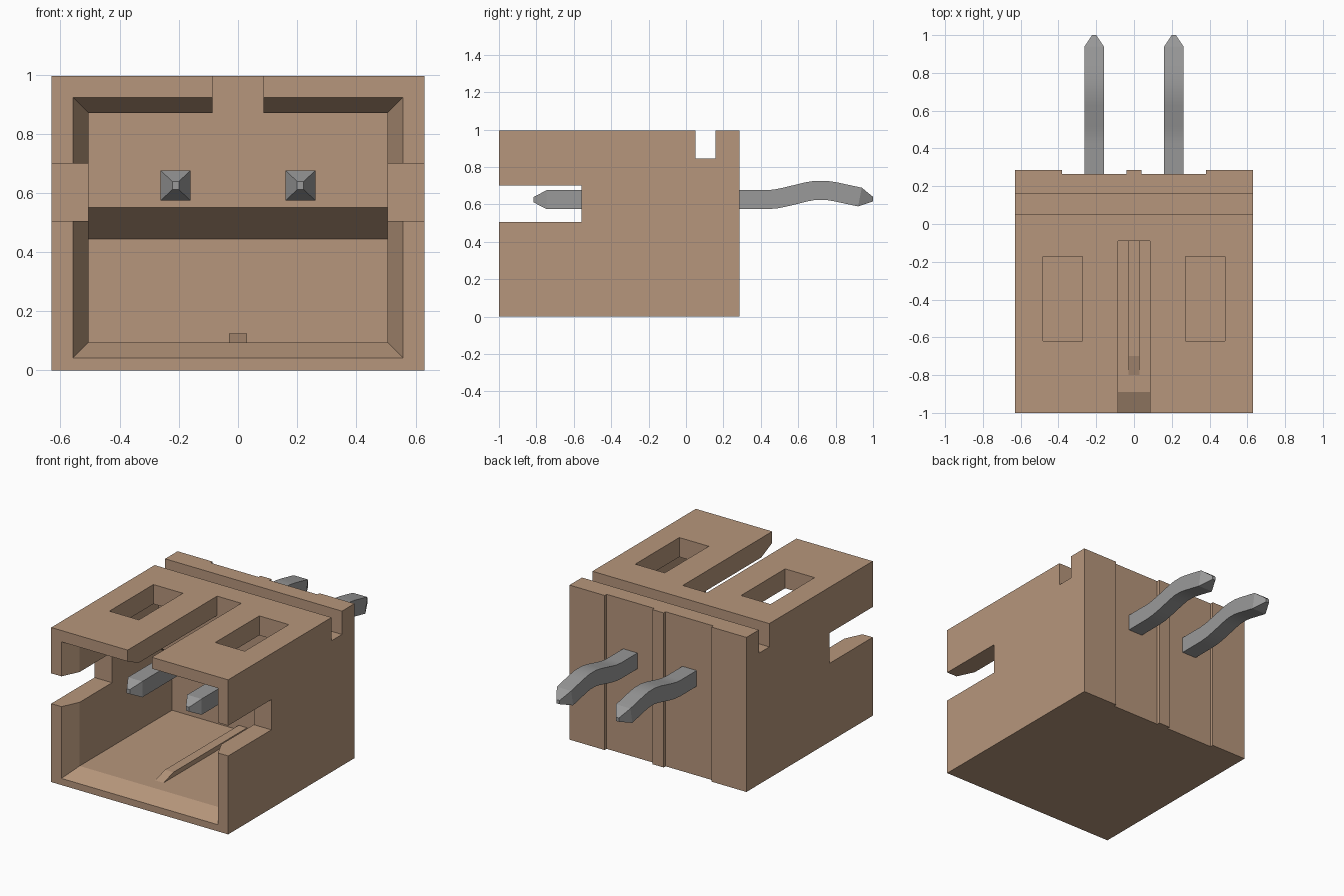
import bpy, bmesh, math
from mathutils import Vector

if "Cube" in bpy.data.objects:
    bpy.data.objects.remove(bpy.data.objects["Cube"], do_unlink=True)


def material(name, rgb):
    m = bpy.data.materials.new(name)
    m.use_nodes = True
    m.diffuse_color = (*rgb, 1)
    m.node_tree.nodes["Principled BSDF"].inputs["Base Color"].default_value = (*rgb, 1)
    return m


TAN = material("tan plastic", (0.47, 0.305, 0.20))
GREY = material("grey metal", (0.32, 0.32, 0.32))


def loft(name, rings, mat):
    """Skin a closed solid over rings of equal point count."""
    bm = bmesh.new()
    loops = [[bm.verts.new(p) for p in ring] for ring in rings]
    n = len(loops[0])
    for a, b in zip(loops, loops[1:]):
        for i in range(n):
            j = (i + 1) % n
            bm.faces.new((a[i], a[j], b[j], b[i]))
    bm.faces.new(loops[0])
    bm.faces.new(loops[-1])
    bmesh.ops.recalc_face_normals(bm, faces=bm.faces[:])
    mesh = bpy.data.meshes.new(name)
    bm.to_mesh(mesh)
    bm.free()
    ob = bpy.data.objects.new(name, mesh)
    bpy.context.collection.objects.link(ob)
    mesh.materials.append(mat)
    return ob


def box(name, x0, x1, y0, y1, z0, z1):
    return loft(name, [[(x0, y0, z), (x1, y0, z), (x1, y1, z), (x0, y1, z)]
                       for z in (z0, z1)], TAN)


def extrude_x(name, half, profile):
    """Extrude a (y, z) profile from -half to +half along x."""
    return loft(name, [[(x, y, z) for y, z in profile] for x in (-half, half)], TAN)


def cut(target, cutter):
    cutter.hide_render = True
    mod = target.modifiers.new("cut", 'BOOLEAN')
    mod.operation = 'DIFFERENCE'
    mod.solver = 'EXACT'
    mod.object = cutter
    bpy.context.view_layer.objects.active = target
    bpy.ops.object.modifier_apply(modifier=mod.name)
    bpy.data.objects.remove(cutter, do_unlink=True)


# Housing block, with shallow recesses down the back
back = [(0.63, 0.285), (0.38, 0.285), (0.38, 0.265), (0.04, 0.265), (0.04, 0.285)]
plan = [(-0.63, -1), (0.63, -1)] + back + [(-x, y) for x, y in reversed(back)]
housing = loft("housing", [[(x, y, z) for x, y in plan] for z in (0, 0.995)], TAN)

# Main cavity, with a sloped overhang in its back wall
cut(housing, extrude_x("cavity_cutter", 0.505, [
    (-0.95, 0.095), (0.05, 0.095), (0.05, 0.445),
    (-0.09, 0.55), (-0.09, 0.87), (-0.95, 0.87)]))


# Flared mouth
def mouth_ring(y, g):
    x, z0, z1 = 0.505 + g, 0.095 - g, 0.87 + g
    return [(-x, y, z0), (x, y, z0), (x, y, z1), (-x, y, z1)]


cut(housing, loft("mouth_cutter", [mouth_ring(-1.11, 0.104), mouth_ring(-0.89, 0)], TAN))

# Side slots, roof windows, roof slot and cross groove
for s in (-1, 1):
    xs = sorted((s * 0.4, s * 0.8))
    cut(housing, box("side_slot_cutter", *xs, -1.2, -0.56, 0.505, 0.70))
    xs = sorted((s * 0.272, s * 0.482))
    cut(housing, box("window_cutter", *xs, -0.62, -0.172, 0.75, 1.2))
cut(housing, box("roof_slot_cutter", -0.086, 0.086, -1.2, -0.09, 0.75, 1.2))
cut(housing, box("groove_cutter", -0.8, 0.8, 0.052, 0.158, 0.845, 1.2))

# Guide rib on the cavity floor
extrude_x("floor_rib", 0.03, [(-0.80, 0.085), (-0.80, 0.095), (-0.70, 0.125),
                              (0.06, 0.125), (0.06, 0.085)])

# Pins: (y, z, half width, half height) along the kinked path
path = [(-0.815, 0.625, 0.011, 0.014), (-0.745, 0.625, 0.051, 0.051),
        (0.43, 0.625, 0.051, 0.051), (0.48, 0.629, 0.051, 0.051),
        (0.53, 0.639, 0.051, 0.051), (0.64, 0.666, 0.051, 0.051),
        (0.69, 0.675, 0.051, 0.051), (0.75, 0.675, 0.051, 0.051),
        (0.80, 0.667, 0.051, 0.051), (0.93, 0.639, 0.051, 0.051),
        (1.0, 0.628, 0.011, 0.012)]
for side, px in (("right", -0.211), ("left", 0.211)):
    rings = []
    for i, (y, z, w, h) in enumerate(path):
        a, b = path[max(i - 1, 0)], path[min(i + 1, len(path) - 1)]
        t = Vector((0, b[0] - a[0], b[1] - a[1])).normalized()
        up = Vector((0, -t.z, t.y)) * h
        if i in (0, len(path) - 1):
            up = Vector((0, 0, h))
        c, r = Vector((px, y, z)), Vector((w, 0, 0))
        rings.append([c - r - up, c + r - up, c + r + up, c - r + up])
    pin = loft(side + "_pin", rings, GREY)
    bpy.ops.object.select_all(action='DESELECT')
    pin.select_set(True)
    bpy.context.view_layer.objects.active = pin
    bpy.ops.object.shade_smooth_by_angle(angle=math.radians(20))
